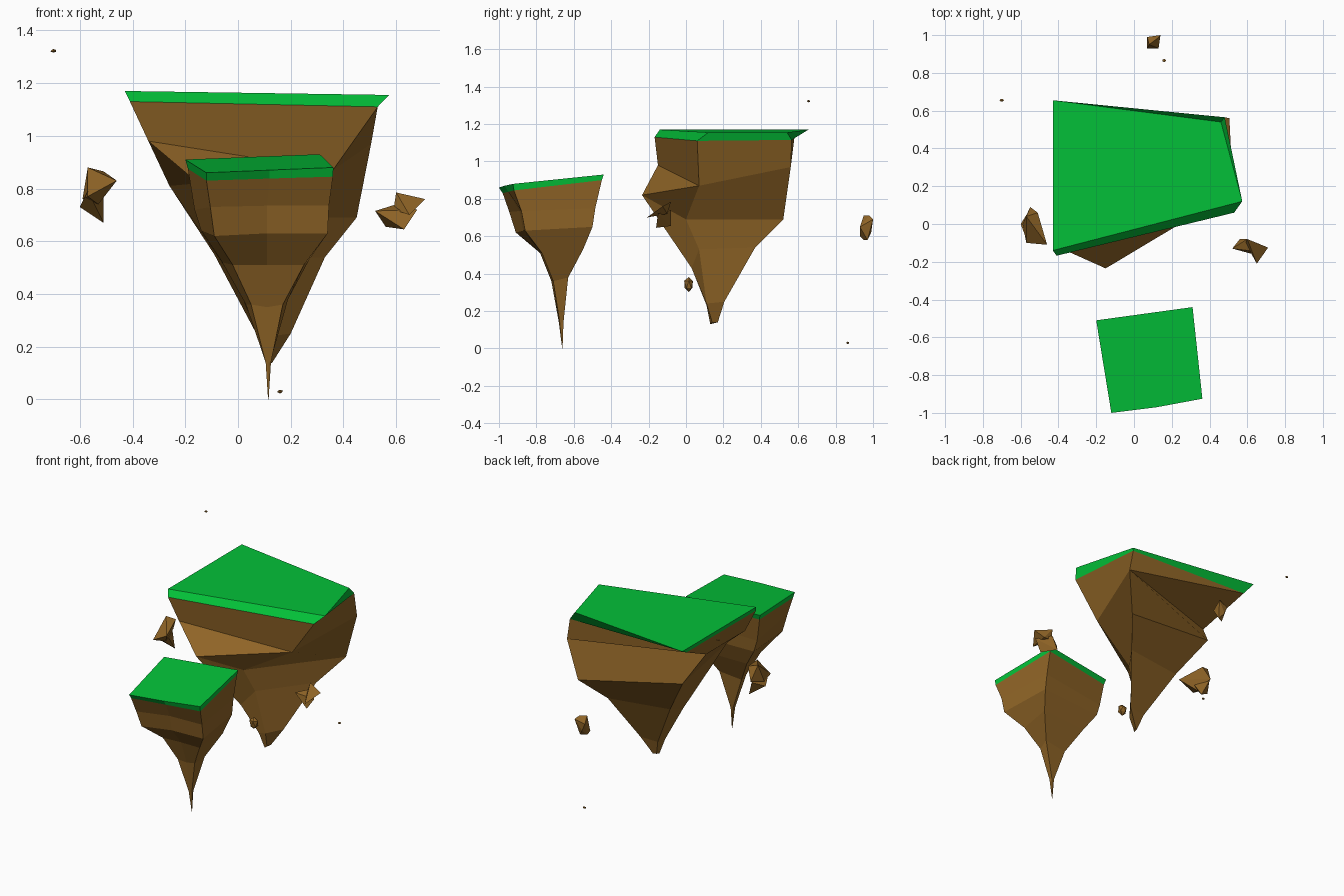
import bpy, bmesh, random
from mathutils import Vector


def material(name, color):
    m = bpy.data.materials.new(name)
    m.diffuse_color = color
    return m


EARTH = material("earth", (0.28, 0.13, 0.02, 1))
GRASS = material("grass", (0.001, 0.53, 0.04, 1))


def finish(bm, name, mat):
    bmesh.ops.recalc_face_normals(bm, faces=bm.faces)
    me = bpy.data.meshes.new(name)
    bm.to_mesh(me)
    bm.free()
    me.materials.append(mat)
    bpy.context.collection.objects.link(bpy.data.objects.new(name, me))


def loft(name, rings, mat, creased=()):
    """Skin matching rings of points and cap both ends.
    creased lists (ring, side) panels folded along their diagonal."""
    bm = bmesh.new()
    loops = [[bm.verts.new(p) for p in r] for r in rings]
    for k, (a, b) in enumerate(zip(loops, loops[1:])):
        n = len(a)
        for i in range(n):
            j = (i + 1) % n
            if (k, i) in creased:
                bm.faces.new((a[i], a[j], b[i]))
                bm.faces.new((a[j], b[j], b[i]))
            else:
                bm.faces.new((a[i], a[j], b[j], b[i]))
    bm.faces.new(loops[0])
    bm.faces.new(loops[-1])
    finish(bm, name, mat)


def rock(name, *clusters):
    """Faceted chunk: convex hull of each point cluster."""
    bm = bmesh.new()
    for pts in clusters:
        vs = [bm.verts.new(p) for p in pts]
        bmesh.ops.convex_hull(bm, input=vs)
    finish(bm, name, EARTH)


# Large island: rings run front-left, front-right, back-right, back-left
big_top = [(-.43, -.14, 1.17), (.573, .12, 1.155), (.46, .54, 1.155), (-.43, .655, 1.17)]
big_rim = [(-.41, -.168, 1.13), (.53, .06, 1.11), (.48, .565, 1.115), (-.41, .58, 1.13)]
loft("large_island_grass", [big_top, big_rim], GRASS)
loft("large_island_earth", [
    big_rim,
    [(-.34, -.15, .98), (.36, .07, .87), (.505, .56, .97), (-.34, .27, .98)],
    [(-.15, -.235, .82), (.04, 0, .69), (.45, .52, .69), (-.26, .41, .81)],
    [(0, .03, .43), (.08, .07, .53), (.33, .37, .54), (-.09, .30, .55)],
    [(.08, .11, .23), (.13, .11, .24), (.2, .205, .25), (.08, .19, .24)],
    [(.11, .13, .13), (.12, .14, .14), (.13, .17, .14), (.11, .16, .14)],
], EARTH, creased=((0, 2), (1, 0)))

# Small island: same order with an extra point in the middle of the front
small_top = [(-.12, -1.0, .86), (.12, -.97, .87), (.362, -.925, .88), (.31, -.44, .93), (-.2, -.51, .91)]
small_rim = [(-.12, -.98, .83), (.12, -.95, .838), (.36, -.92, .845), (.308, -.45, .90), (-.19, -.52, .875)]
loft("small_island_grass", [small_top, small_rim], GRASS)
loft("small_island_earth", [
    small_rim,
    [(-.105, -.945, .73), (.11, -.89, .735), (.345, -.88, .735), (.305, -.485, .75), (-.165, -.53, .72)],
    [(-.09, -.91, .62), (.11, -.87, .63), (.34, -.86, .63), (.305, -.5, .65), (-.14, -.53, .64)],
    [(-.02, -.78, .51), (.11, -.77, .51), (.25, -.77, .51), (.27, -.55, .53), (-.06, -.57, .52)],
    [(.05, -.72, .36), (.11, -.71, .35), (.17, -.71, .36), (.19, -.63, .38), (.03, -.64, .36)],
    [(.105, -.68, .14), (.115, -.68, .14), (.125, -.675, .14), (.122, -.655, .14), (.105, -.655, .14)],
    [(.114, -.662, 0), (.115, -.662, 0), (.116, -.661, 0), (.116, -.66, 0), (.114, -.66, 0)],
], EARTH)

# Larger floating rocks
rock("left_rock",
     [(-.57, .04, .88), (-.51, .06, .865), (-.46, -.11, .83), (-.59, 0, .76),
      (-.57, -.1, .77), (-.53, -.02, .74), (-.55, .09, .78)],
     [(-.6, 0, .73), (-.57, -.08, .79), (-.51, .05, .67), (-.55, .08, .77), (-.51, -.02, .77)])
rock("right_rock",
     [(.52, -.13, .715), (.56, -.08, .655), (.63, -.16, .645), (.68, -.15, .72), (.6, -.08, .74)],
     [(.6, -.08, .785), (.59, -.1, .72), (.65, -.1, .72), (.71, -.125, .76), (.65, -.21, .70)])
rock("back_rock",
     [(.07, .93, .6), (.13, .93, .65), (.14, 1.0, .69), (.08, .95, .71),
      (.09, .99, .62), (.12, .97, .58), (.07, .99, .67), (.12, .98, .71), (.08, .95, .58)])

# Small pebbles: jittered low-poly balls
random.seed(4)
for name, c, s in (("middle_pebble", (.11, .015, .342), (.034, .028, .044)),
                   ("high_pebble", (-.70, .655, 1.322), (.012, .009, .007)),
                   ("low_pebble", (.16, .865, .03), (.012, .009, .007))):
    bm = bmesh.new()
    bmesh.ops.create_icosphere(bm, subdivisions=1, radius=1)
    for v in bm.verts:
        k = random.uniform(.85, 1.05)
        v.co = Vector([c[i] + v.co[i] * s[i] * k for i in range(3)])
    finish(bm, name, EARTH)
